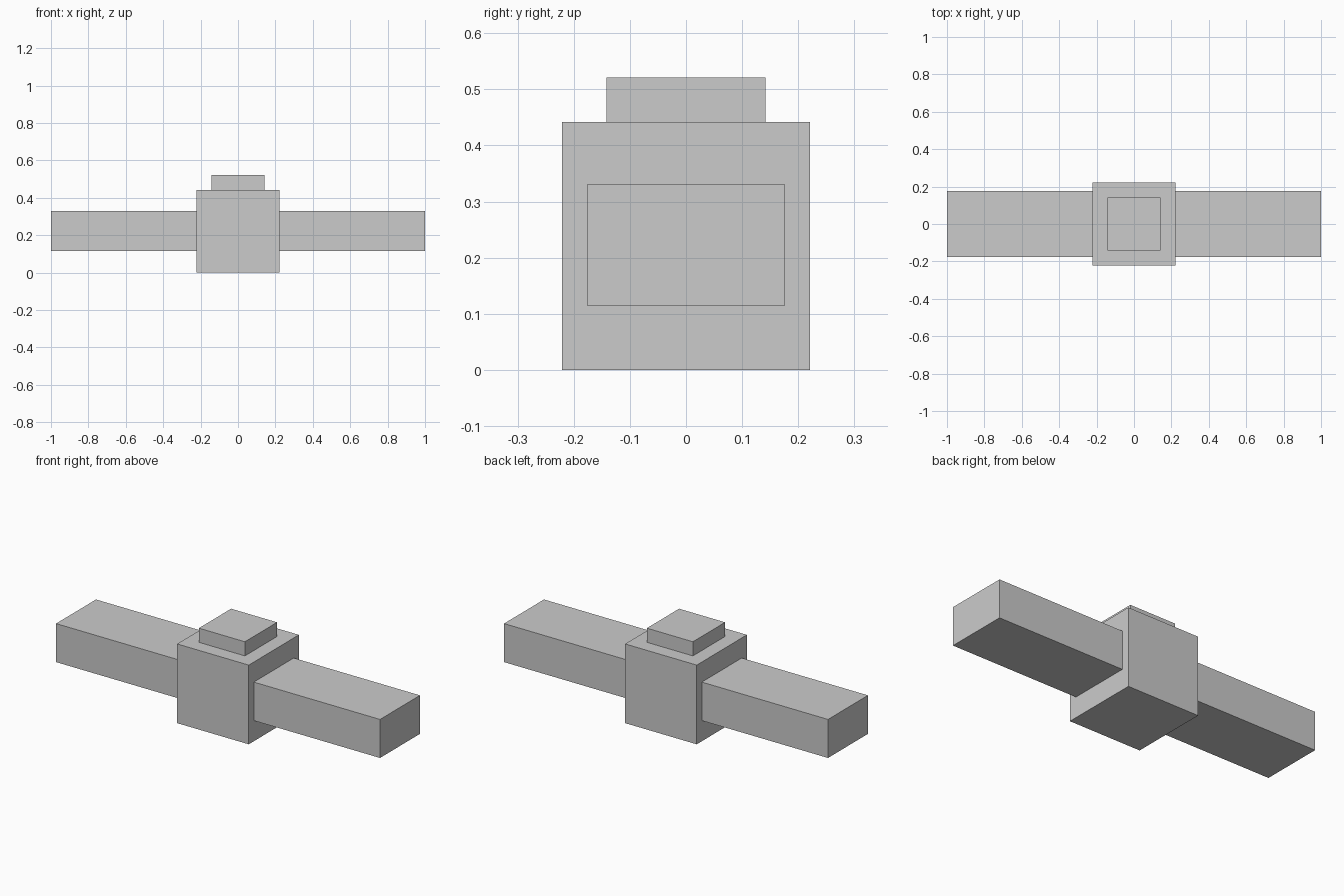
import bpy

if "Cube" in bpy.data.objects:
    bpy.data.objects.remove(bpy.data.objects["Cube"])


def box(name, lo, hi):
    """Axis-aligned box between two corners."""
    bpy.ops.mesh.primitive_cube_add(size=1, location=[(a + b) / 2 for a, b in zip(lo, hi)])
    ob = bpy.context.object
    ob.name = name
    ob.scale = [b - a for a, b in zip(lo, hi)]
    bpy.ops.object.transform_apply(location=False, rotation=False, scale=True)
    return ob


BODY, CAP, ARM = 0.221, 0.142, 0.176   # half widths
BODY_TOP, CAP_TOP = 0.442, 0.521

# Central block and the smaller cap on top
box("central_block", (-BODY, -BODY, 0), (BODY, BODY, BODY_TOP))
box("top_cap", (-CAP, -CAP, BODY_TOP), (CAP, CAP, CAP_TOP))

# Matching side arms
for name, x0, x1 in (("left_arm", -1, -BODY), ("right_arm", BODY, 1)):
    box(name, (x0, -ARM, 0.115), (x1, ARM, 0.33))
